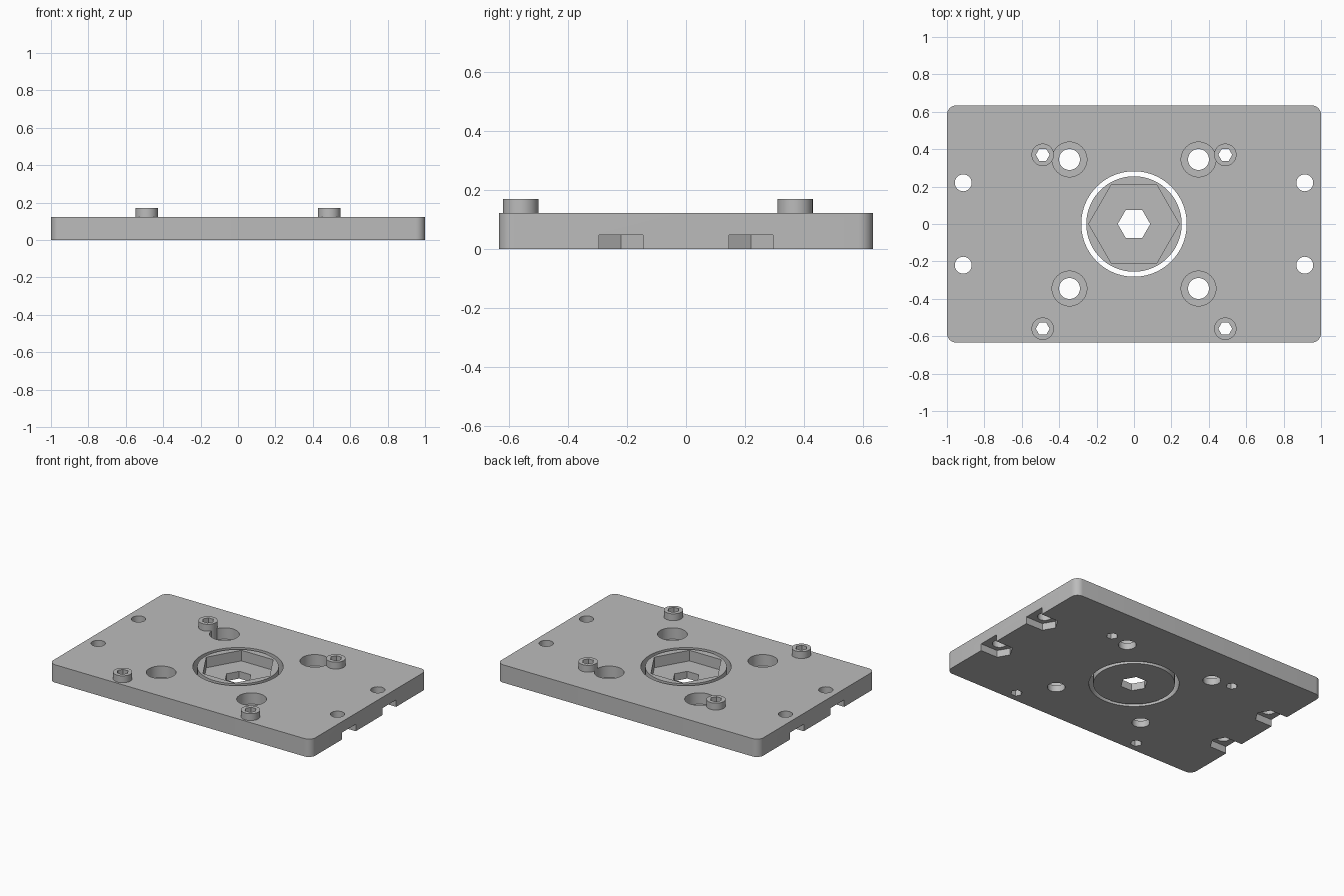
import bpy, bmesh, math

if "Cube" in bpy.data.objects:
    bpy.data.objects.remove(bpy.data.objects["Cube"])

H = 0.123          # plate thickness
TOP = 0.17         # top of the raised bosses
grey = bpy.data.materials.new("machined grey")
grey.diffuse_color = (0.5, 0.5, 0.5, 1)
grey.use_nodes = True
grey.node_tree.nodes["Principled BSDF"].inputs["Base Color"].default_value = grey.diffuse_color


def prism(name, pts, z0, z1):
    """Extrude a closed outline from z0 to z1."""
    bm = bmesh.new()
    face = bm.faces.new([bm.verts.new((x, y, z0)) for x, y in pts])
    up = bmesh.ops.extrude_face_region(bm, geom=[face])["geom"]
    for v in up:
        if isinstance(v, bmesh.types.BMVert):
            v.co.z = z1
    bmesh.ops.recalc_face_normals(bm, faces=bm.faces)
    me = bpy.data.meshes.new(name)
    bm.to_mesh(me)
    bm.free()
    me.materials.append(grey)
    ob = bpy.data.objects.new(name, me)
    bpy.context.collection.objects.link(ob)
    return ob


def ring(cx, cy, r, n=48):
    return [(cx + r * math.cos(2 * math.pi * i / n),
             cy + r * math.sin(2 * math.pi * i / n)) for i in range(n)]


def apply_bool(ob, pieces, op="DIFFERENCE"):
    """Combine the pieces with ob one by one, then remove them."""
    bpy.context.view_layer.objects.active = ob
    for p in pieces:
        m = ob.modifiers.new("cut", "BOOLEAN")
        m.operation, m.solver, m.object = op, "EXACT", p
        bpy.ops.object.modifier_apply(modifier=m.name)
        bpy.data.objects.remove(p)


def smooth(ob):
    bpy.ops.object.select_all(action="DESELECT")
    ob.select_set(True)
    bpy.context.view_layer.objects.active = ob
    bpy.ops.object.shade_smooth_by_angle(angle=math.radians(30))


# Plate with rounded corners
outline = []
for k, (sx, sy) in enumerate([(1, 1), (-1, 1), (-1, -1), (1, -1)]):
    for i in range(9):
        a = math.pi / 2 * (k + i / 8)
        outline.append((sx * 0.95 + 0.05 * math.cos(a), sy * 0.584 + 0.05 * math.sin(a)))
plate = prism("plate", outline, 0, H)

cutters = [prism("centre_bore", ring(0, 0, 0.282, 80), -0.1, 0.3)]
for sx in (-1, 1):
    for sy in (-1, 1):
        # Counterbored mounting holes
        x, y = sx * 0.345, sy * 0.345
        cutters.append(prism("counterbore", ring(x, y, 0.093), 0.045, 0.3))
        cutters.append(prism("mount_hole", ring(x, y, 0.056), -0.1, 0.3))
        # End holes with hexagonal nut slots open to the plate edge
        x, y = sx * 0.913, sy * 0.22
        cutters.append(prism("end_hole", ring(x, y, 0.045), -0.1, 0.3))
        slot = [(sx * 0.826, y), (sx * 0.87, y - 0.075), (sx * 1.1, y - 0.075),
                (sx * 1.1, y + 0.075), (sx * 0.87, y + 0.075)]
        cutters.append(prism("nut_slot", slot, -0.1, 0.048))
apply_bool(plate, cutters)

# Raised round bosses with hexagonal holes through the plate
spots = [(sx * 0.488, y) for sx in (-1, 1) for y in (0.37, -0.56)]
apply_bool(plate, [prism("boss", ring(x, y, 0.06), 0.045, TOP) for x, y in spots], "UNION")
apply_bool(plate, [prism("boss_hole", ring(x, y, 0.037, 6), -0.1, 0.3) for x, y in spots])
smooth(plate)

# Loose centre disc with a hexagonal pocket and hexagonal through hole
disc = prism("centre_disc", ring(0, 0, 0.255, 80), 0, H)
apply_bool(disc, [prism("hex_pocket", ring(0, 0, 0.242, 6), 0.05, 0.3),
                  prism("hex_hole", ring(0, 0, 0.087, 6), -0.1, 0.3)])
smooth(disc)
